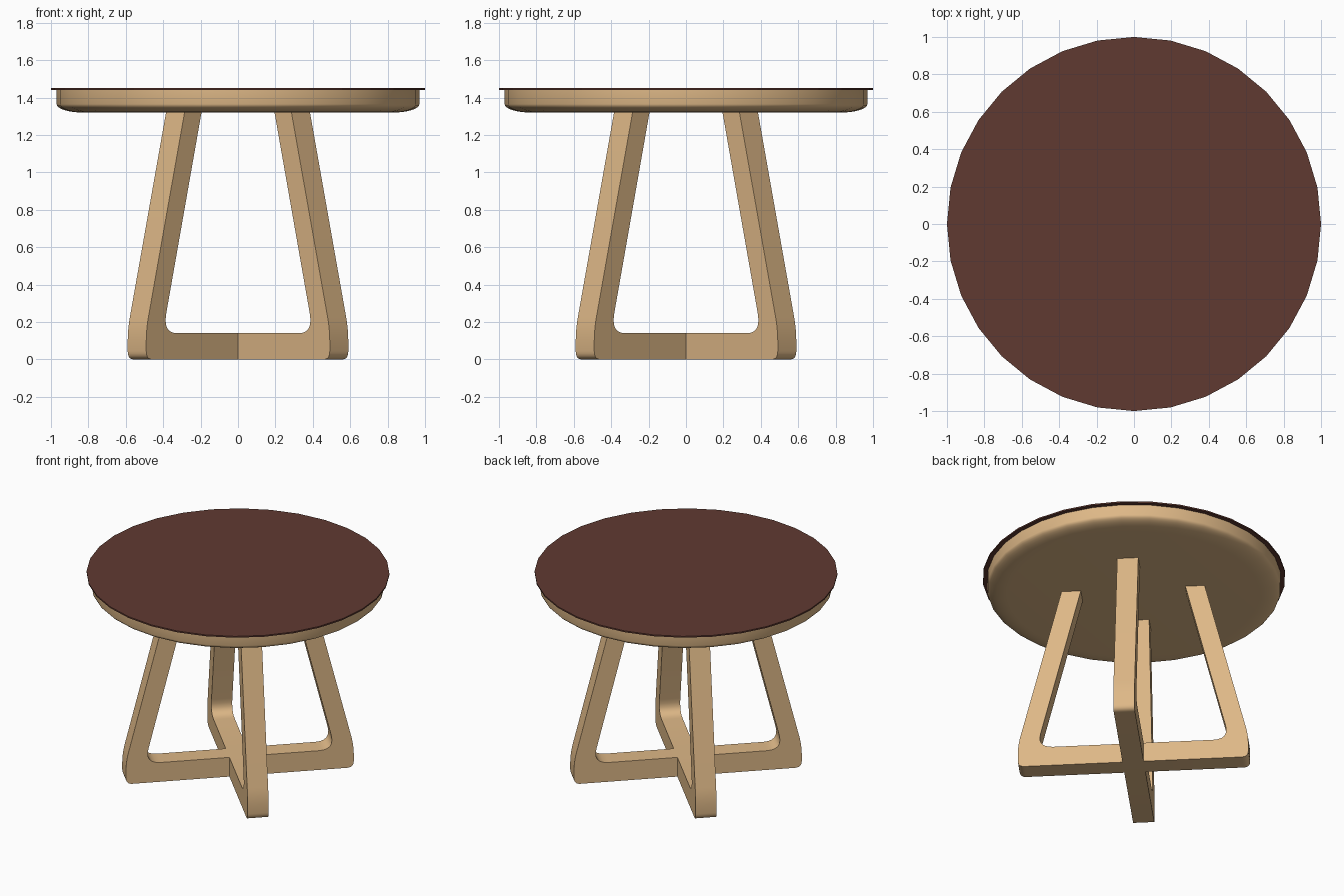
import bpy
import bmesh
from math import radians, cos, sin, pi
from mathutils import Vector, Matrix

cube = bpy.data.objects.get("Cube")
if cube:
    bpy.data.objects.remove(cube)


def material(name, rgb):
    mat = bpy.data.materials.new(name)
    mat.use_nodes = True
    mat.diffuse_color = (*rgb, 1)
    mat.node_tree.nodes["Principled BSDF"].inputs["Base Color"].default_value = (*rgb, 1)
    return mat


light_wood = material("light_wood", (0.730, 0.479, 0.242))
dark_brown = material("dark_brown", (0.117, 0.042, 0.031))


def finish(name, bm, mat, angle):
    bmesh.ops.recalc_face_normals(bm, faces=bm.faces)
    mesh = bpy.data.meshes.new(name)
    bm.to_mesh(mesh)
    bm.free()
    mesh.materials.append(mat)
    obj = bpy.data.objects.new(name, mesh)
    bpy.context.collection.objects.link(obj)
    bpy.ops.object.select_all(action="DESELECT")
    obj.select_set(True)
    bpy.context.view_layer.objects.active = obj
    bpy.ops.object.shade_smooth_by_angle(angle=radians(angle))
    return obj


def rounded(corners, steps=6):
    """Round each (distance, height, cut) corner of an open path."""
    pts = [Vector(c[:2]) for c in corners]
    path = []
    for i, (p, c) in enumerate(zip(pts, corners)):
        if c[2] == 0:
            path.append(p)
            continue
        a = p + (pts[i - 1] - p).normalized() * c[2]
        b = p + (pts[i + 1] - p).normalized() * c[2]
        for k in range(steps + 1):
            t = k / steps
            path.append(a * (1 - t) ** 2 + p * 2 * t * (1 - t) + b * t * t)
    return path


THICK = 0.14
TOP = 1.325


def plank(name, outline, angle):
    """Extrude an upright outline into a plank turned about z."""
    bm = bmesh.new()
    face = bm.faces.new([bm.verts.new((p.x, -THICK / 2, p.y)) for p in outline])
    grown = bmesh.ops.extrude_face_region(bm, geom=[face])["geom"]
    bmesh.ops.translate(bm, vec=(0, THICK, 0),
                        verts=[v for v in grown if isinstance(v, bmesh.types.BMVert)])
    bmesh.ops.transform(bm, matrix=Matrix.Rotation(radians(angle), 4, "Z"), verts=bm.verts)
    return finish(name, bm, light_wood, 30)


def arm(start):
    return rounded([
        (start, 0, 0), (0.764, 0, 0.045), (0.764, 0.16, 0.07), (0.473, TOP, 0),
        (0.345, TOP, 0), (0.639, 0.14, 0.11), (start, 0.14, 0)])


# Crossed base: one full frame, and two arms butting against its middle
half = arm(0)[1:-1]
plank("base_frame", half + [Vector((-p.x, p.y)) for p in reversed(half)], 45)
plank("base_arm_left", arm(THICK / 2), -45)
plank("base_arm_right", arm(THICK / 2), 135)


def lathe(name, profile, mat, angle, sides=32):
    """Stack rings from the (radius, height) profile and cap both ends."""
    bm = bmesh.new()
    rings = [[bm.verts.new((r * cos(2 * pi * k / sides), r * sin(2 * pi * k / sides), z))
              for k in range(sides)] for r, z in profile]
    for low, high in zip(rings, rings[1:]):
        for k in range(sides):
            n = (k + 1) % sides
            bm.faces.new((low[k], low[n], high[n], high[k]))
    bm.faces.new(rings[0])
    bm.faces.new(rings[-1])
    return finish(name, bm, mat, angle)


# Table top: a round-bottomed wooden body under a thin dark disc
body = rounded([(0.80, 1.32, 0), (0.97, 1.32, 0.0), (0.97, 1.44, 0)])
curve = [(0.83 + 0.14 * sin(a), 1.365 - 0.045 * cos(a))
         for a in (k * pi / 16 for k in range(9))]
lathe("top_body", curve + [(body[-1].x, body[-1].y)], light_wood, 40)
lathe("top_disc", [(1.0, 1.44), (1.0, 1.45)], dark_brown, 5)
